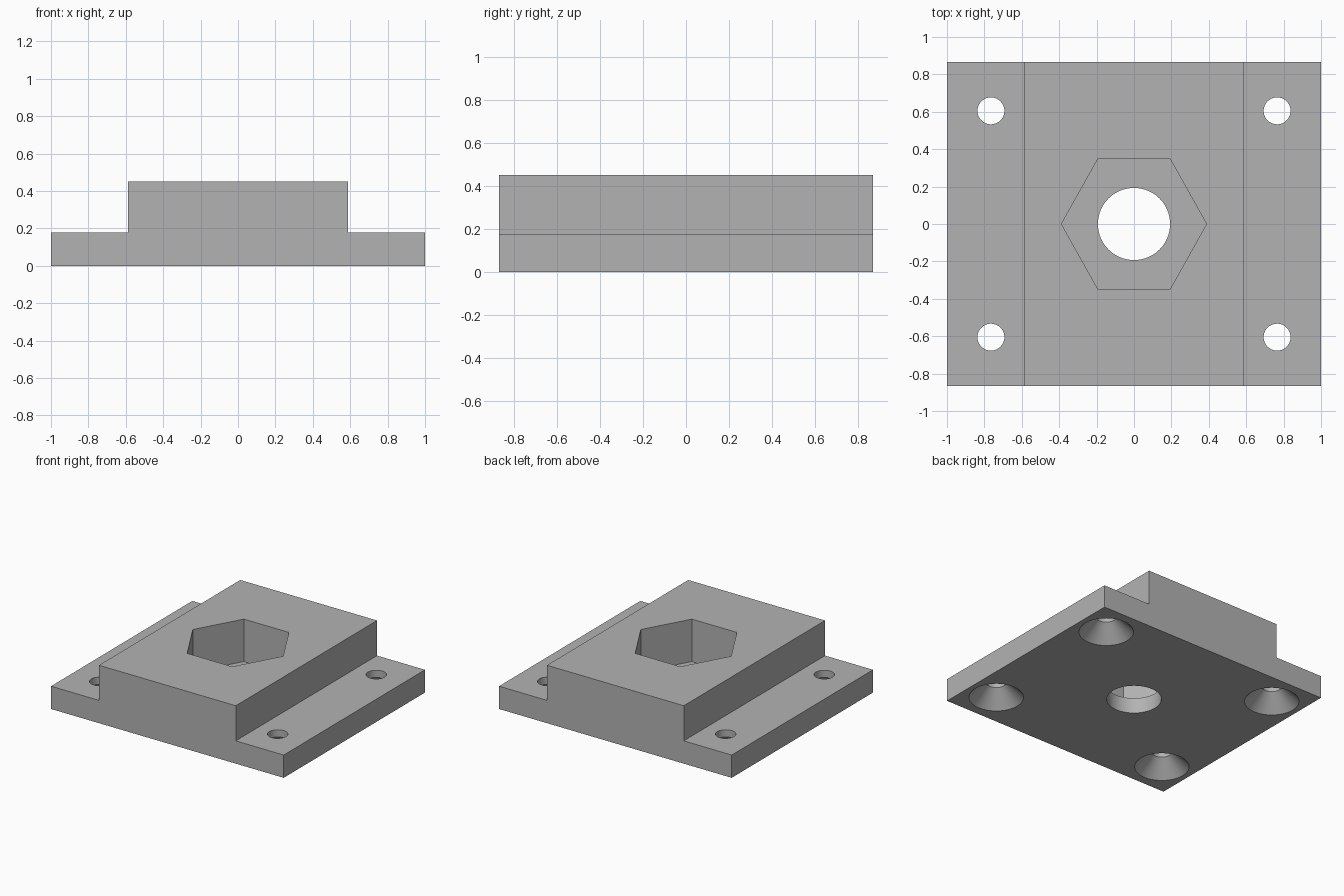
import bpy
import bmesh
from math import cos, sin, tau, radians

cube = bpy.data.objects.get("Cube")
if cube:
    bpy.data.objects.remove(cube, do_unlink=True)

HALF_DEPTH = 0.867
BASE_TOP, BLOCK_TOP = 0.177, 0.45
POCKET_FLOOR = 0.12
BORE_RADIUS = 0.193

grey = bpy.data.materials.new("plain grey")
grey.use_nodes = True
grey.diffuse_color = (0.45, 0.45, 0.45, 1)
grey.node_tree.nodes["Principled BSDF"].inputs["Base Color"].default_value = grey.diffuse_color


def loft(name, rings):
    """Closed solid skinned through rings with equal point counts."""
    bm = bmesh.new()
    loops = [[bm.verts.new(p) for p in ring] for ring in rings]
    bm.faces.new(loops[0])
    bm.faces.new(loops[-1])
    count = len(loops[0])
    for a, b in zip(loops, loops[1:]):
        for i in range(count):
            j = (i + 1) % count
            bm.faces.new((a[i], a[j], b[j], b[i]))
    bmesh.ops.recalc_face_normals(bm, faces=bm.faces)
    mesh = bpy.data.meshes.new(name)
    bm.to_mesh(mesh)
    bm.free()
    mesh.materials.append(grey)
    obj = bpy.data.objects.new(name, mesh)
    bpy.context.collection.objects.link(obj)
    return obj


def circle(x, y, z, radius, sides=64):
    return [(x + radius * cos(tau * i / sides), y + radius * sin(tau * i / sides), z)
            for i in range(sides)]


# Stepped body: side flanges and a raised centre block
half = [(1, 0), (1, BASE_TOP), (0.588, BASE_TOP), (0.588, BLOCK_TOP)]
profile = half + [(-x, z) for x, z in reversed(half)]
body = loft("mounting_block", [[(x, y, z) for x, z in profile]
                               for y in (-HALF_DEPTH, HALF_DEPTH)])

# Hexagonal nut pocket and the round bore beneath it
hexagon = [(0.388, 0), (0.193, 0.348), (-0.193, 0.348),
           (-0.388, 0), (-0.193, -0.348), (0.193, -0.348)]
cutters = [
    loft("nut_pocket_cutter", [[(x, y, z) for x, y in hexagon] for z in (POCKET_FLOOR, 0.6)]),
    loft("bore_cutter", [circle(0, 0, z, BORE_RADIUS) for z in (-0.1, 0.3)]),
]

# Screw holes, countersunk from below
SCREW_RADIUS, SINK_TOP = 0.072, 0.121
for x in (-0.765, 0.765):
    for y in (-0.605, 0.605):
        cutters.append(loft("screw_hole_cutter", [
            circle(x, y, -0.05, BORE_RADIUS + 0.05),
            circle(x, y, SINK_TOP, SCREW_RADIUS),
            circle(x, y, 0.3, SCREW_RADIUS)]))

for cutter in cutters:
    cutter.hide_render = True
    mod = body.modifiers.new(cutter.name, "BOOLEAN")
    mod.operation = "DIFFERENCE"
    mod.solver = "EXACT"
    mod.object = cutter

# Bake the cuts and discard the cutters
bpy.context.view_layer.update()
evaluated = body.evaluated_get(bpy.context.evaluated_depsgraph_get())
cut_mesh = bpy.data.meshes.new_from_object(evaluated)
body.modifiers.clear()
body.data = cut_mesh
for cutter in cutters:
    bpy.data.objects.remove(cutter, do_unlink=True)
cut_mesh.materials.clear()
cut_mesh.materials.append(grey)
for face in cut_mesh.polygons:
    face.material_index = 0

bpy.ops.object.select_all(action="DESELECT")
body.select_set(True)
bpy.context.view_layer.objects.active = body
bpy.ops.object.shade_smooth_by_angle(angle=radians(25))
